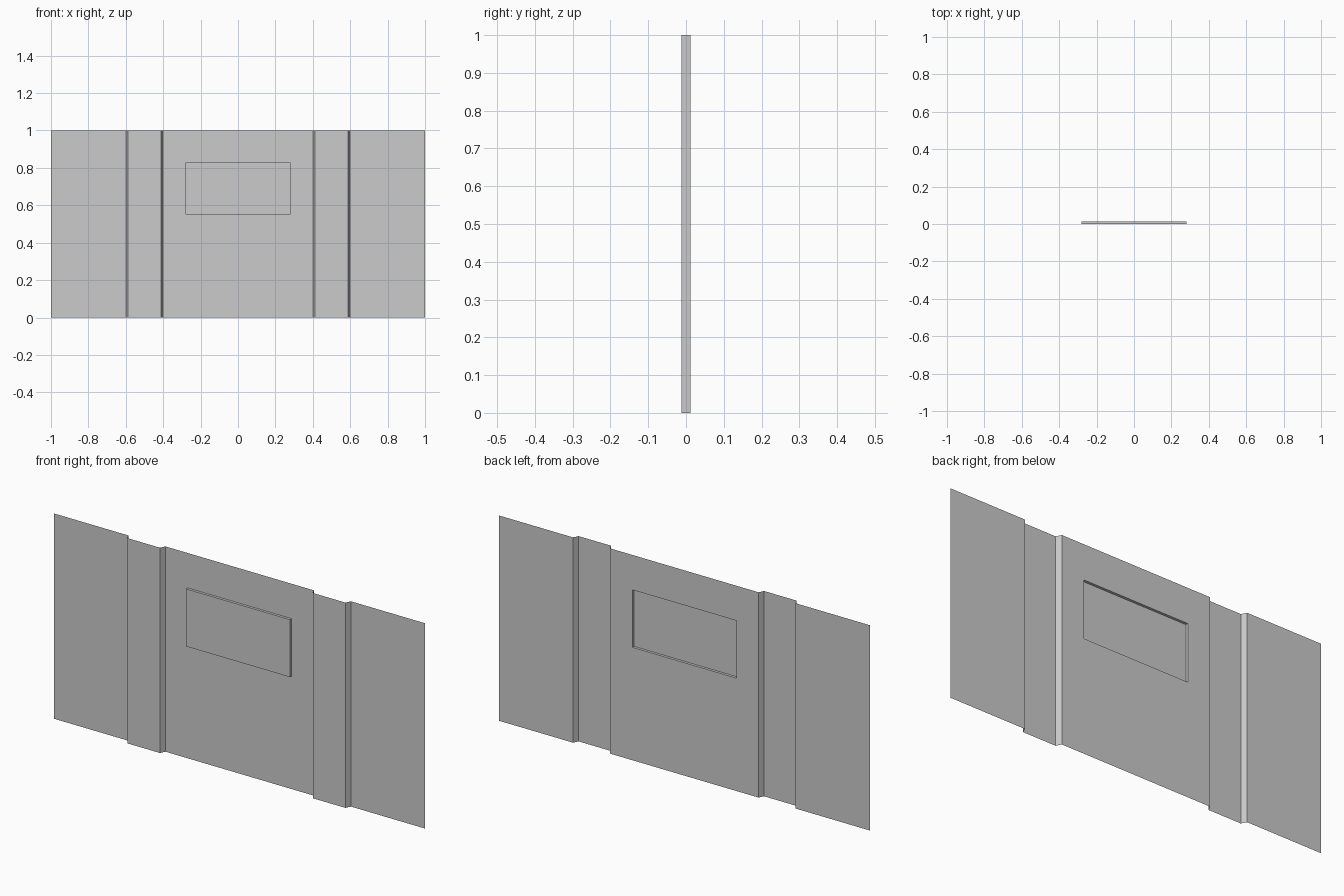
import bpy, bmesh

if "Cube" in bpy.data.objects:
    bpy.data.objects.remove(bpy.data.objects["Cube"])

D = 0.0125                      # half depth of the folds
H = 1.0                         # wall height
WX, Z0, Z1 = 0.28, 0.55, 0.83   # raised panel half width, bottom, top


def make_object(name, quads):
    """Build an object of open single-sided sheets from quads."""
    bm = bmesh.new()
    for q in quads:
        bm.faces.new([bm.verts.new(p) for p in q])
    bmesh.ops.remove_doubles(bm, verts=bm.verts, dist=1e-5)
    mesh = bpy.data.meshes.new(name)
    bm.to_mesh(mesh)
    bm.free()
    obj = bpy.data.objects.new(name, mesh)
    bpy.context.collection.objects.link(obj)
    return obj


def rect(x0, y0, x1, y1, z0, z1):
    """Upright quad facing the front."""
    return [(x0, y0, z0), (x1, y1, z0), (x1, y1, z1), (x0, y0, z1)]


# Folded side walls: profile runs from the centre bay outwards
profile = [(0.4, D), (0.4 + D, -D), (0.6 - D, -D), (0.6, D), (1.0, D)]
right = [rect(*a, *b, 0, H) for a, b in zip(profile, profile[1:])]
left = [[(-x, y, z) for x, y, z in reversed(q)] for q in right]
make_object("right_wall", right)
make_object("left_wall", left)

# Centre bay with an opening where the panel is pressed forward
xs, zs = [-0.4, -WX, WX, 0.4], [0, Z0, Z1, H]
make_object("centre_wall", [rect(xs[i], D, xs[i + 1], D, zs[j], zs[j + 1])
                            for i in range(3) for j in range(3)
                            if (i, j) != (1, 1)])

# Pressed panel: front face and four thin sides, open at the back
make_object("pressed_panel", [
    rect(-WX, 0, WX, 0, Z0, Z1),
    rect(WX, 0, WX, D, Z0, Z1),
    rect(-WX, D, -WX, 0, Z0, Z1),
    [(-WX, 0, Z1), (WX, 0, Z1), (WX, D, Z1), (-WX, D, Z1)],
    [(-WX, D, Z0), (WX, D, Z0), (WX, 0, Z0), (-WX, 0, Z0)],
])
